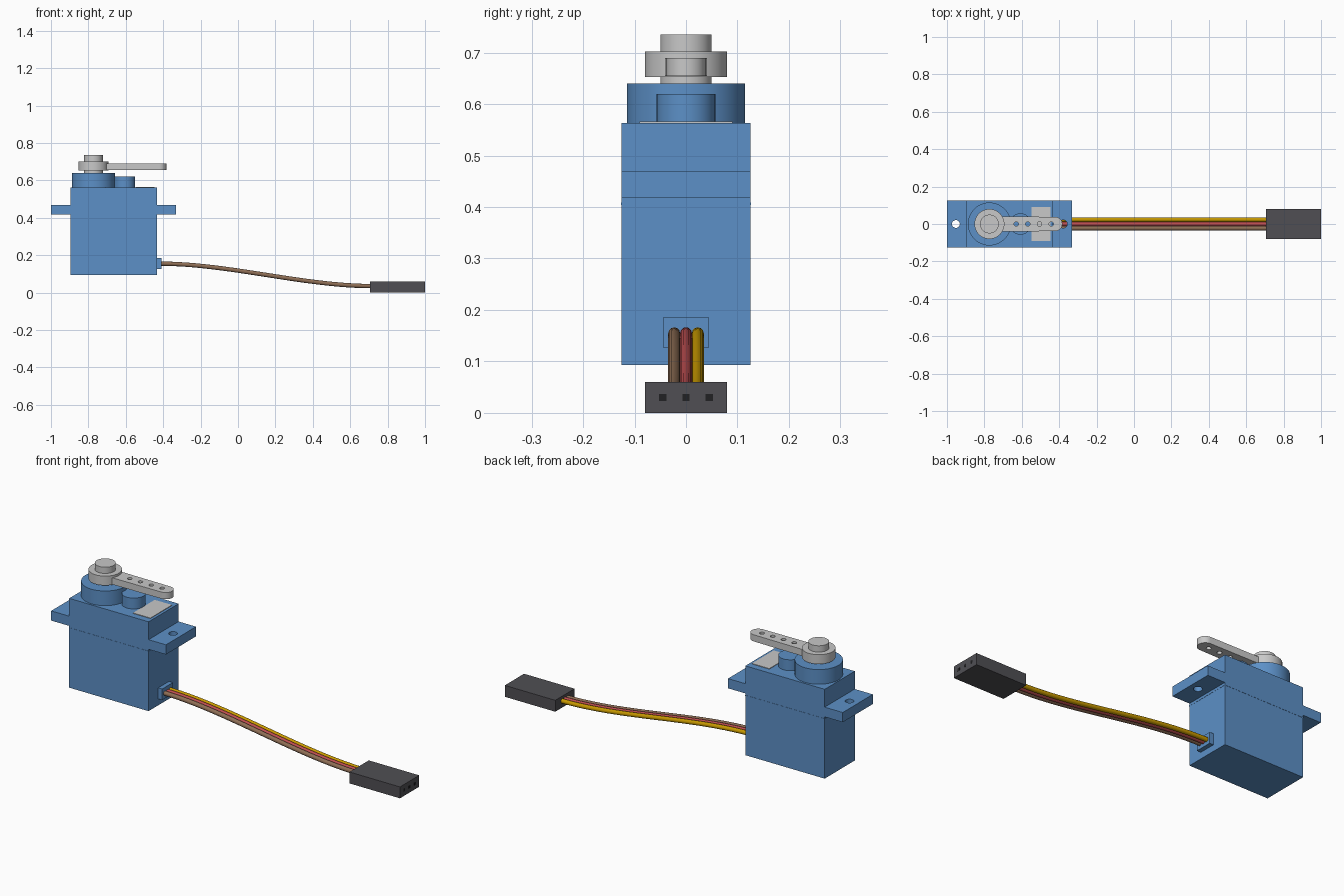
import bpy, bmesh, math
from mathutils import Vector

if "Cube" in bpy.data.objects:
    bpy.data.objects.remove(bpy.data.objects["Cube"])


def material(name, rgb):
    m = bpy.data.materials.new(name)
    m.diffuse_color = (*rgb, 1)
    m.use_nodes = True
    m.node_tree.nodes["Principled BSDF"].inputs["Base Color"].default_value = m.diffuse_color
    return m


BLUE = material("blue plastic", (0.107, 0.279, 0.571))
GREY = material("light grey plastic", (0.58, 0.58, 0.58))
DARK = material("dark grey plastic", (0.08, 0.078, 0.088))
BLACK = material("black socket", (0.015, 0.015, 0.017))
BROWN = material("brown wire", (0.27, 0.155, 0.09))
RED = material("red wire", (0.50, 0.075, 0.08))
YELLOW = material("yellow wire", (0.58, 0.32, 0.0))


def finish(name, bm, mat, smooth=False):
    bmesh.ops.recalc_face_normals(bm, faces=bm.faces)
    me = bpy.data.meshes.new(name)
    bm.to_mesh(me)
    bm.free()
    me.materials.append(mat)
    ob = bpy.data.objects.new(name, me)
    bpy.context.collection.objects.link(ob)
    if smooth:
        bpy.ops.object.select_all(action='DESELECT')
        ob.select_set(True)
        bpy.context.view_layer.objects.active = ob
        bpy.ops.object.shade_smooth_by_angle(angle=math.radians(35))
    return ob


def box(name, x, y, z, mat):
    bm = bmesh.new()
    bmesh.ops.create_cube(bm, size=1)
    for v in bm.verts:
        v.co = Vector([(r[0] + r[1]) / 2 + c * (r[1] - r[0]) for c, r in zip(v.co, (x, y, z))])
    return finish(name, bm, mat)


def cylinder(name, x, r, z0, z1, mat):
    bm = bmesh.new()
    bmesh.ops.create_cone(bm, cap_ends=True, segments=48, radius1=r, radius2=r, depth=z1 - z0)
    bmesh.ops.translate(bm, verts=bm.verts, vec=(x, 0, (z0 + z1) / 2))
    return finish(name, bm, mat, True)


def circle(x, r, n=20):
    return [(x + r * math.cos(2 * math.pi * i / n), r * math.sin(2 * math.pi * i / n)) for i in range(n)]


def plate(name, outlines, z0, z1, mat):
    """Extruded flat outline; every outline after the first is a hole."""
    cu = bpy.data.curves.new(name + "_outline", 'CURVE')
    cu.dimensions, cu.fill_mode, cu.extrude = '2D', 'BOTH', (z1 - z0) / 2
    for pts in outlines:
        sp = cu.splines.new('POLY')
        sp.points.add(len(pts) - 1)
        for p, (x, y) in zip(sp.points, pts):
            p.co = (x, y, 0, 1)
        sp.use_cyclic_u = True
    tmp = bpy.data.objects.new(name + "_outline", cu)
    bpy.context.collection.objects.link(tmp)
    bpy.context.view_layer.update()
    bm = bmesh.new()
    bm.from_mesh(tmp.to_mesh())
    bpy.data.objects.remove(tmp)
    bmesh.ops.remove_doubles(bm, verts=bm.verts, dist=1e-5)
    bmesh.ops.translate(bm, verts=bm.verts, vec=(0, 0, (z0 + z1) / 2))
    return finish(name, bm, mat, True)


def wire(name, y, mat, r=0.0115, steps=32, sides=12):
    """Round tube swept along an S-shaped bezier in the xz plane."""
    p = [Vector(c) for c in ((-0.42, y, 0.155), (-0.05, y, 0.155), (0.35, y, 0.035), (0.72, y, 0.035))]
    bm = bmesh.new()
    rings = []
    for i in range(steps + 1):
        t = i / steps
        u = 1 - t
        c = u**3 * p[0] + 3 * u * u * t * p[1] + 3 * u * t * t * p[2] + t**3 * p[3]
        d = (u * u * (p[1] - p[0]) + 2 * u * t * (p[2] - p[1]) + t * t * (p[3] - p[2])).normalized()
        side = Vector((0, 1, 0))
        up = d.cross(side)
        angles = [2 * math.pi * k / sides for k in range(sides)]
        rings.append([bm.verts.new(c + r * (math.cos(a) * side + math.sin(a) * up)) for a in angles])
    for a, b in zip(rings, rings[1:]):
        for k in range(sides):
            n = (k + 1) % sides
            bm.faces.new((a[k], a[n], b[n], b[k]))
    bm.faces.new(rings[0])
    bm.faces.new(rings[-1])
    return finish(name, bm, mat, True)


# Case, with a fine seam band around it
BX, BY = (-0.895, -0.433), (-0.125, 0.125)
box("case", BX, BY, (0.093, 0.563), BLUE)
box("case_seam", (BX[0] - 0.001, BX[1] + 0.001), (-0.126, 0.126), (0.404, 0.409), BLUE)

# Mounting ears with screw holes, either side of the case
for name, x0, x1, hole in (("left_ear", -1.0, BX[0], -0.952), ("right_ear", BX[1], -0.332, -0.378)):
    plate(name, [[(x0, -0.125), (x1, -0.125), (x1, 0.125), (x0, 0.125)], circle(hole, 0.021)],
          0.418, 0.469, BLUE)

# Gear towers on top, and the label patch
cylinder("gear_tower", -0.773, 0.115, 0.563, 0.64, BLUE)
cylinder("small_gear_tower", -0.607, 0.057, 0.563, 0.62, BLUE)
box("label", (-0.548, -0.447), (-0.09, 0.09), (0.562, 0.566), GREY)

# Output shaft and horn
cylinder("output_shaft", -0.773, 0.05, 0.64, 0.735, GREY)
cylinder("horn_hub", -0.773, 0.08, 0.653, 0.702, GREY)
tip = [(-0.421 + 0.038 * math.cos(a), 0.038 * math.sin(a))
       for a in (math.pi * (i / 16 - 0.5) for i in range(17))]
plate("horn_arm", [[(-0.76, -0.041)] + tip + [(-0.76, 0.041)]]
      + [circle(x, 0.012, 16) for x in (-0.63, -0.568, -0.505, -0.442)], 0.655, 0.69, GREY)

# Cable outlet, three wires and the plug
box("cable_outlet", (-0.434, -0.41), (-0.045, 0.045), (0.127, 0.185), BLUE)
for name, y, mat in (("brown_wire", -0.023, BROWN), ("red_wire", 0, RED), ("yellow_wire", 0.023, YELLOW)):
    wire(name, y, mat)
box("plug", (0.705, 0.999), (-0.08, 0.08), (0, 0.06), DARK)
for i in (-1, 0, 1):
    box(f"plug_socket_{i + 2}", (0.995, 1.0), (i * 0.045 - 0.007, i * 0.045 + 0.007), (0.023, 0.037), BLACK)
